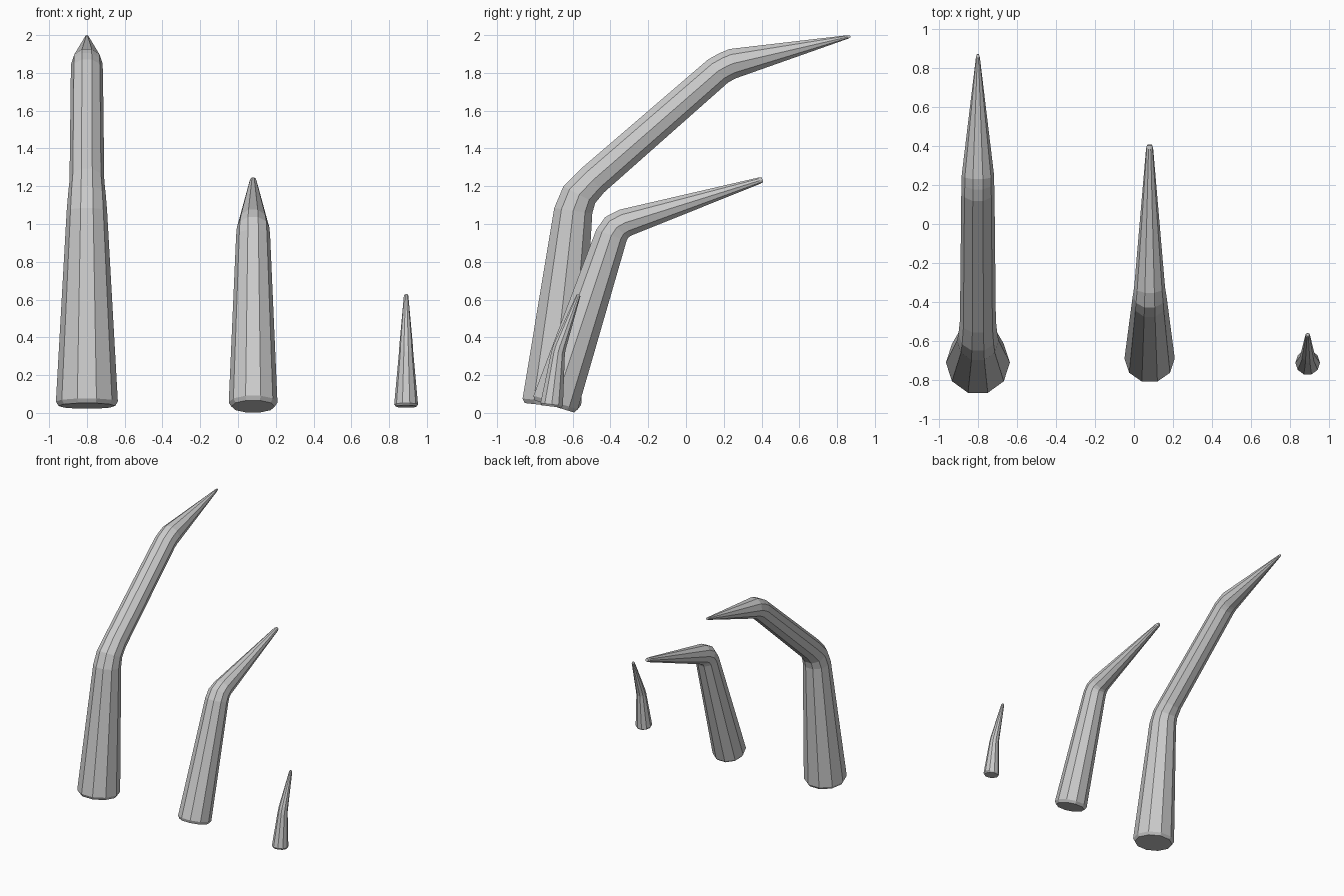
import bpy, bmesh, math
from mathutils import Vector

if "Cube" in bpy.data.objects:
    bpy.data.objects.remove(bpy.data.objects["Cube"])

SIDES = 10

def claw(name, x, rings):
    """Loft a faceted tube through (y, z, radius, tilt) rings; tilt is the axis lean from vertical in degrees."""
    bm = bmesh.new()
    loops = []
    for y, z, r, tilt in rings:
        t = math.radians(tilt)
        u = Vector((1, 0, 0))
        v = Vector((0, math.cos(t), -math.sin(t)))
        c = Vector((x, y, z))
        loops.append([bm.verts.new(c + r * (math.cos(a) * u + math.sin(a) * v))
                      for a in (2 * math.pi * i / SIDES for i in range(SIDES))])
    for a, b in zip(loops, loops[1:]):
        for i in range(SIDES):
            j = (i + 1) % SIDES
            bm.faces.new((a[i], a[j], b[j], b[i]))
    bm.faces.new(loops[0][::-1])
    bm.faces.new(loops[-1])
    bmesh.ops.recalc_face_normals(bm, faces=bm.faces)
    mesh = bpy.data.meshes.new(name)
    bm.to_mesh(mesh)
    bm.free()
    obj = bpy.data.objects.new(name, mesh)
    bpy.context.collection.objects.link(obj)
    return obj

# Tall spike with two bends
claw("large_spike", -0.80, [
    (-0.712, 0.037, 0.150, 6), (-0.71, 0.06, 0.164, 6),
    (-0.597, 1.07, 0.107, 8), (-0.565, 1.155, 0.100, 28), (-0.495, 1.23, 0.092, 46),
    (0.17, 1.81, 0.085, 49), (0.215, 1.835, 0.083, 62), (0.25, 1.85, 0.083, 75),
    (0.855, 1.99, 0.010, 77), (0.870, 1.993, 0.005, 77)])

# Middle spike with one bend
claw("medium_spike", 0.08, [
    (-0.697, 0.034, 0.115, 17), (-0.69, 0.055, 0.129, 17),
    (-0.395, 0.94, 0.090, 20), (-0.367, 0.982, 0.086, 42), (-0.322, 1.007, 0.079, 66),
    (0.39, 1.23, 0.018, 73), (0.405, 1.234, 0.013, 73)])

# Small spike with a slight bend
claw("small_spike", 0.89, [
    (-0.712, 0.034, 0.056, 7), (-0.711, 0.045, 0.063, 7),
    (-0.677, 0.32, 0.038, 8), (-0.667, 0.355, 0.036, 19),
    (-0.57, 0.62, 0.012, 20), (-0.568, 0.627, 0.008, 20)])
